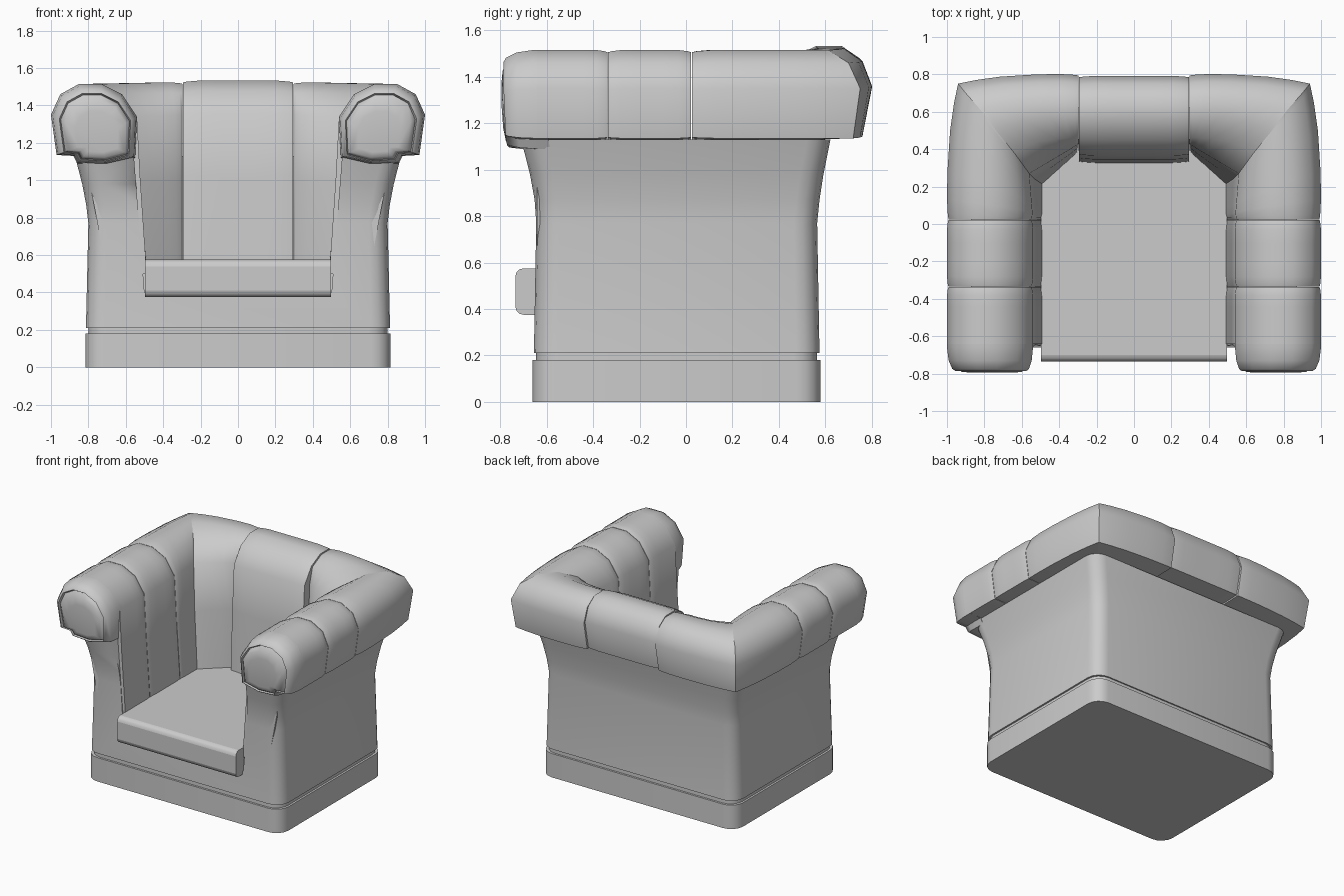
import bpy, bmesh, math
from mathutils import Vector

default = bpy.data.objects.get("Cube")
if default:
    bpy.data.objects.remove(default)

GREY = (0.6, 0.6, 0.6, 1)
mat = bpy.data.materials.new("grey upholstery")
mat.use_nodes = True
mat.diffuse_color = GREY
mat.node_tree.nodes["Principled BSDF"].inputs["Base Color"].default_value = GREY


def loft(name, rings, angle=50):
    """Skin closed rings of equal length and cap both ends."""
    bm = bmesh.new()
    loops = [[bm.verts.new(p) for p in ring] for ring in rings]
    n = len(loops[0])
    for a, b in zip(loops, loops[1:]):
        for i in range(n):
            j = (i + 1) % n
            bm.faces.new((a[i], a[j], b[j], b[i]))
    bm.faces.new(loops[0])
    bm.faces.new(loops[-1])
    bmesh.ops.recalc_face_normals(bm, faces=bm.faces)
    me = bpy.data.meshes.new(name)
    bm.to_mesh(me)
    bm.free()
    me.materials.append(mat)
    ob = bpy.data.objects.new(name, me)
    bpy.context.collection.objects.link(ob)
    activate(ob)
    bpy.ops.object.shade_smooth_by_angle(angle=math.radians(angle))
    return ob


def activate(ob):
    bpy.ops.object.select_all(action='DESELECT')
    ob.select_set(True)
    bpy.context.view_layer.objects.active = ob


def rounded_plan(z, hx, front, back, r=0.1, steps=4):
    pts = []
    corners = ((hx - r, back - r), (r - hx, back - r), (r - hx, front + r), (hx - r, front + r))
    for k, (cx, cy) in enumerate(corners):
        for s in range(steps + 1):
            a = math.pi / 2 * (k + s / steps)
            pts.append((cx + r * math.cos(a), cy + r * math.sin(a), z))
    return pts


def box_ring(z, hx, front, back):
    return [(hx, back, z), (-hx, back, z), (-hx, front, z), (hx, front, z)]


# Plinth, recessed groove and flared body
loft("plinth", [rounded_plan(z, 0.815, -0.66, 0.58) for z in (0, 0.18)])
loft("plinth_groove", [rounded_plan(z, 0.8, -0.645, 0.565) for z in (0.17, 0.22)])
levels = ((0.21, 0.813, -0.655, 0.575), (0.77, 0.8, -0.645, 0.565), (0.87, 0.812, -0.652, 0.575),
          (0.98, 0.833, -0.672, 0.592), (1.13, 0.872, -0.71, 0.622))
body = loft("body", [rounded_plan(*lv) for lv in levels])

# Open the seat well
cutter = loft("well_cutter", [box_ring(0.4, 0.5, -1, 0.42), box_ring(1.3, 0.57, -1, 0.46)])
cutter.hide_render = True
cut = body.modifiers.new("well", 'BOOLEAN')
cut.operation = 'DIFFERENCE'
cut.object = cutter
activate(body)
bpy.ops.object.modifier_apply(modifier="well")
bpy.data.objects.remove(cutter)

# Seat cushion
cushion = loft("seat_cushion", [box_ring(z, 0.496, -0.735, 0.43) for z in (0.375, 0.575)])
bev = cushion.modifiers.new("soft_edge", 'BEVEL')
bev.width, bev.segments = 0.035, 3
bev.limit_method = 'WEIGHT'
weights = cushion.data.attributes.new("bevel_weight_edge", 'FLOAT', 'EDGE')
for e in cushion.data.edges:
    ys = [cushion.data.vertices[v].co.y for v in e.vertices]
    zs = [cushion.data.vertices[v].co.z for v in e.vertices]
    if max(ys) < 0 and abs(zs[0] - zs[1]) < 0.01:
        weights.data[e.index].value = 1

# Padding profile: height, arm x, back y, corner mitre (x, y)
PAD = ((0.5, 0.488, 0.335, 0.485, 0.21), (1.0, 0.522, 0.355, 0.53, 0.24),
       (1.34, 0.54, 0.375, 0.56, 0.27), (1.46, 0.62, 0.46, 0.64, 0.38),
       (1.515, 0.73, 0.57, 0.73, 0.49), (1.515, 0.85, 0.68, 0.82, 0.61),
       (1.46, 0.95, 0.76, 0.9, 0.7), (1.35, 1.0, 0.802, 0.94, 0.75),
       (1.135, 0.97, 0.76, 0.92, 0.72), (1.13, 0.82, 0.6, 0.8, 0.56),
       (0.5, 0.7, 0.5, 0.65, 0.45))
STEPS = (0, 0.04, 0.15, 0.35, 0.65, 0.85, 0.96, 1)


def pinch(t, open_end=False):
    """Section scale that tucks the padding in at the seams."""
    d = t if open_end else min(t, 1 - t)
    return 1 - 0.035 * max(0, 1 - d / 0.15) ** 2


def tuck(v, z, s, c):
    return c + (v - c) * s, 1.25 + (z - 1.25) * s


def arm_straight(y0, y1, sx, open_end=False):
    rings = []
    for t in STEPS:
        ring = []
        for z, ax, *_ in PAD:
            x, zz = tuck(ax, z, pinch(1 - t if open_end else t, open_end), 0.77)
            ring.append((sx * x, y0 + (y1 - y0) * t, zz))
        rings.append(ring)
    return rings


def corner(start, sx, along_arm):
    """Padding running from a straight seam into the diagonal mitre."""
    rings = []
    for t in STEPS:
        ring = []
        for i, (z, ax, by, mx, my) in enumerate(PAD):
            bend = t if i < 3 else t ** 3
            inner = 0.05 if i < 3 else 0
            if along_arm:
                x, y = ax + (mx - ax) * bend, start + (my - start) * t
                x, z = tuck(x, z, pinch(t, True), 0.77)
            else:
                y0 = by + inner
                x, y = start + (mx - start) * t, y0 + (my - y0) * bend
                y, z = tuck(y, z + 0.01 * (1 - t), pinch(t, True), 0.58)
            ring.append((sx * x, y, z))
        rings.append(ring)
    return rings


def scroll(sx, stations):
    """Rounded front of an arm roll, as (y, scale) stations."""
    outline = [(ax, z) for z, ax, *_ in PAD[2:9]] + [(0.88, 1.13), (0.86, 1.09), (0.7, 1.08), (0.55, 1.12)]
    rings = []
    for y, s in stations:
        rings.append([(sx * (0.74 + (x - 0.74) * s), y + 0.12 * max(0, 1.2 - z),
                       max(1.22 + (z - 1.22) * s, 1.09)) for x, z in outline])
    return rings


for side, sx in (("left", 1), ("right", -1)):
    loft(side + "_arm_front_pad", arm_straight(-0.642, -0.338, sx, True))
    loft(side + "_arm_middle_pad", arm_straight(-0.335, 0.022, sx))
    loft(side + "_arm_rear_pad", corner(0.025, sx, True))
    loft(side + "_back_pad", corner(0.298, sx, False))
    loft(side + "_arm_scroll", scroll(sx, ((-0.6, 1), (-0.66, 1), (-0.73, 0.965), (-0.775, 0.89),
                                           (-0.785, 0.83), (-0.765, 0.8))))
    loft(side + "_scroll_cap", scroll(sx, ((-0.7, 0.8), (-0.77, 0.8), (-0.79, 0.7), (-0.795, 0.5))))

# Centre back padding
rings = []
for t in STEPS:
    ring = []
    for z, ax, by, *_ in PAD:
        y, zz = tuck(by - 0.01, z + 0.018, pinch(t), 0.58)
        ring.append((0.295 * (2 * t - 1), y, zz))
    rings.append(ring)
loft("centre_back_pad", rings)
